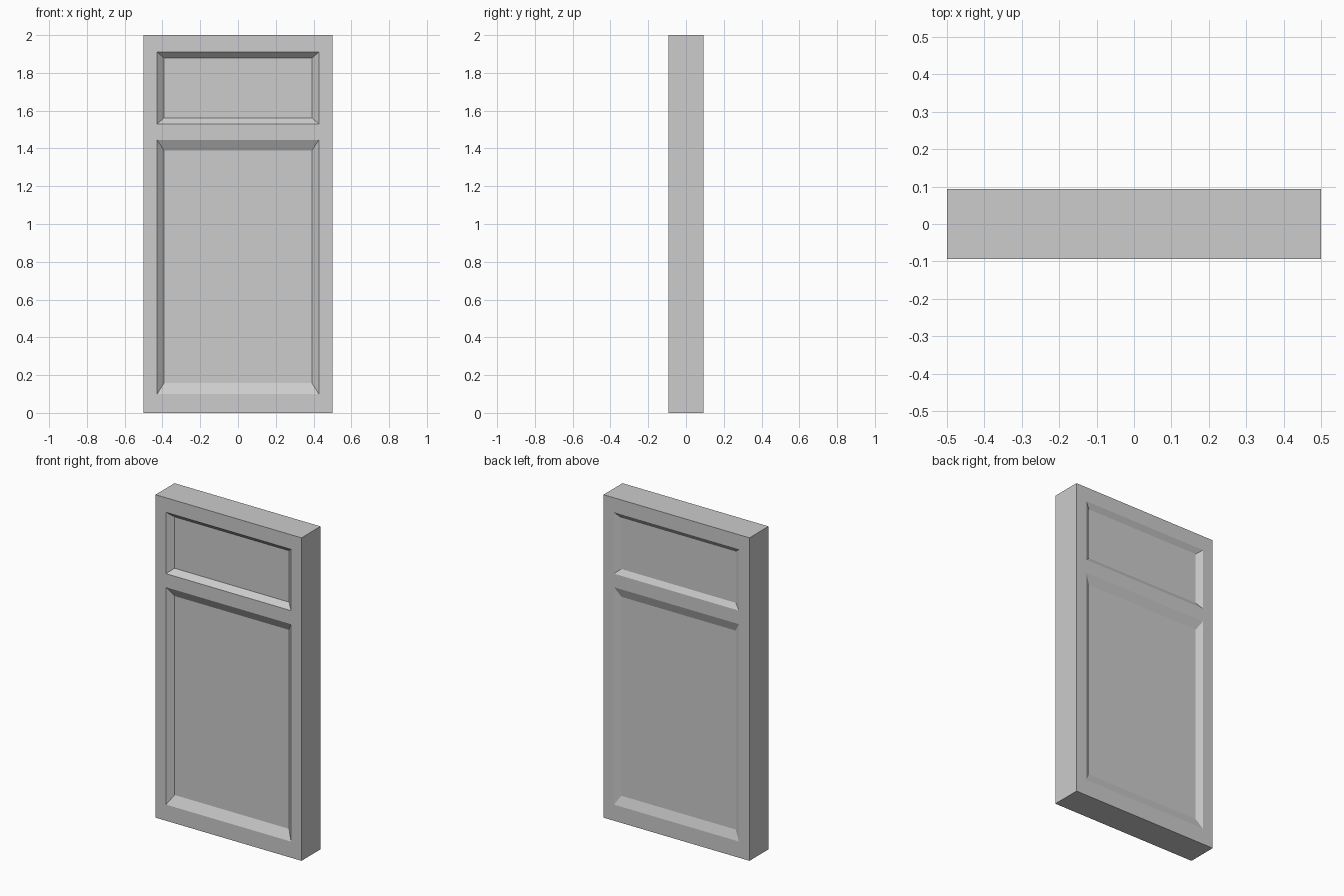
import bpy
import bmesh
from mathutils import Vector

cube = bpy.data.objects.get("Cube")
if cube:
    bpy.data.objects.remove(cube, do_unlink=True)

WIDTH, THICK, HEIGHT = 1.0, 0.186, 2.0
HALF_OPENING, SIDE_SLOPE = 0.428, 0.036
FRONT_DEPTH, BACK_DEPTH = 0.032, 0.02
# Each panel: bottom, top, height of the sloped moulding
PANELS = [(0.10, 1.446, 0.057), (1.53, 1.91, 0.031)]

grey = bpy.data.materials.new("door_grey")
grey.use_nodes = True
colour = (0.604, 0.604, 0.604, 1)
grey.diffuse_color = colour
grey.node_tree.nodes["Principled BSDF"].inputs["Base Color"].default_value = colour

# Slab
bm = bmesh.new()
bmesh.ops.create_cube(bm, size=1)
bmesh.ops.scale(bm, vec=(WIDTH, THICK, HEIGHT), verts=bm.verts)
bmesh.ops.translate(bm, vec=(0, 0, HEIGHT / 2), verts=bm.verts)


def cut(point, normal):
    bmesh.ops.bisect_plane(bm, geom=bm.verts[:] + bm.edges[:] + bm.faces[:],
                           plane_co=point, plane_no=normal)


# Outline the panels on the slab
for side in (-1, 1):
    cut((side * HALF_OPENING, 0, 0), (1, 0, 0))
for bottom, top, slope in PANELS:
    cut((0, 0, bottom), (0, 0, 1))
    cut((0, 0, top), (0, 0, 1))

# Sink each panel behind sloped mouldings, on the front and the back
for bottom, top, slope in PANELS:
    middle = Vector((0, 0, (bottom + top) / 2))
    for direction, depth in ((-1, FRONT_DEPTH), (1, BACK_DEPTH)):
        middle.y = direction * THICK / 2
        panel = next(f for f in bm.faces
                     if (f.calc_center_median() - middle).length < 0.01)
        bmesh.ops.inset_individual(bm, faces=[panel], thickness=0.01)
        for v in panel.verts:
            v.co.x = (HALF_OPENING - SIDE_SLOPE) * (1 if v.co.x > 0 else -1)
            v.co.z = top - slope if v.co.z > middle.z else bottom + slope
            v.co.y = direction * (THICK / 2 - depth)

bmesh.ops.recalc_face_normals(bm, faces=bm.faces)
mesh = bpy.data.meshes.new("door_panel")
bm.to_mesh(mesh)
bm.free()
mesh.materials.append(grey)
door = bpy.data.objects.new("door_panel", mesh)
bpy.context.collection.objects.link(door)
